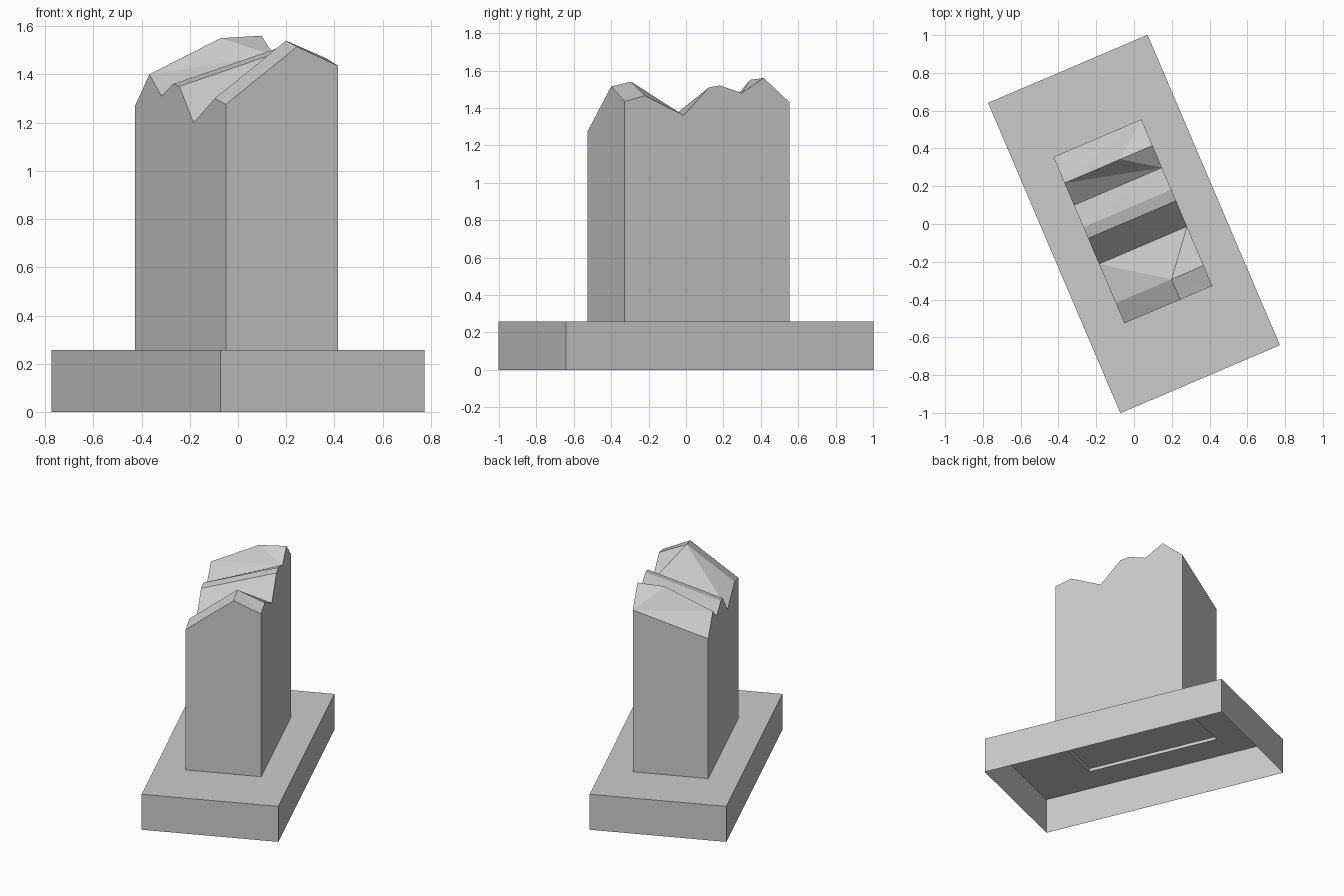
import bpy, bmesh, math
from mathutils import Matrix

cube = bpy.data.objects.get("Cube")
if cube:
    bpy.data.objects.remove(cube, do_unlink=True)

stone = bpy.data.materials.new("stone grey")
stone.use_nodes = True
stone.diffuse_color = (0.6, 0.6, 0.6, 1)
stone.node_tree.nodes["Principled BSDF"].inputs["Base Color"].default_value = (0.6, 0.6, 0.6, 1)

TURN = Matrix.Rotation(math.radians(23.1), 4, "Z")
BASE_X, BASE_Y, BASE_Z = 0.459, 0.893, 0.257   # half sizes and height of the plinth
SX, SY, OFF_Y = 0.253, 0.479, 0.015            # half sizes and offset of the shaft
CAP_Z = 0.28


def finish(bm, name):
    bm.transform(TURN)
    mesh = bpy.data.meshes.new(name)
    bm.to_mesh(mesh)
    bm.free()
    mesh.materials.append(stone)
    obj = bpy.data.objects.new(name, mesh)
    bpy.context.collection.objects.link(obj)
    return obj


def rect(bm, hx, hy, z, oy=0):
    return [bm.verts.new((sx * hx, oy + sy * hy, z))
            for sx, sy in ((-1, -1), (1, -1), (1, 1), (-1, 1))]


def bridge(bm, low, high):
    for i in range(4):
        j = (i + 1) % 4
        bm.faces.new((low[i], low[j], high[j], high[i]))


# Plinth: open underneath, top pierced where the shaft stands
bm = bmesh.new()
foot = rect(bm, BASE_X, BASE_Y, 0)
rim = rect(bm, BASE_X, BASE_Y, BASE_Z)
hole = rect(bm, SX, SY, BASE_Z, OFF_Y)
bridge(bm, foot, rim)
bridge(bm, rim, hole)
finish(bm, "plinth")

# Shallow cap closing the shaft from below
bm = bmesh.new()
bm.faces.new(reversed(rect(bm, SX, SY, CAP_Z, OFF_Y)))
finish(bm, "shaft_cap")

# Broken crest rows from back to front: fraction of length, left z, right z, ridge z
ROWS = [(0, 1.27, 1.43, None), (.157, 1.40, 1.56, 1.55), (.29, 1.31, 1.48, None),
        (.422, 1.36, 1.52, None), (.489, 1.35, 1.51, None), (.643, 1.20, 1.36, None),
        (.878, 1.30, 1.465, 1.54), (1, 1.275, 1.435, 1.515)]
RIDGE_X = SX * 0.27

# Shaft with jagged crest
bm = bmesh.new()
front_l, front_r, back_r, back_l = rect(bm, SX, SY, BASE_Z, OFF_Y)
rows = []
for t, zl, zr, zm in ROWS:
    y = OFF_Y + SY - 2 * SY * t
    points = [(-SX, zl), (RIDGE_X, zm), (SX, zr)]
    rows.append([bm.verts.new((x, y, z)) for x, z in points if z is not None])

# Each strip is a fan around the vertex where its creases meet
for i, (a, b) in enumerate(zip(rows, rows[1:])):
    if len(a) == 3 and len(b) == 2:
        apex = b[-1]
    elif len(b) == 3 and i > 0:
        apex = b[1] if len(a) == 2 else a[1]
    else:
        apex = a[-1]
    loop = b + a[::-1]
    k = loop.index(apex)
    loop = loop[k:] + loop[:k]
    for p, q in zip(loop[1:], loop[2:]):
        bm.faces.new((apex, p, q))

# Upright walls
bm.faces.new([front_l] + [r[0] for r in rows[::-1]] + [back_l])
bm.faces.new([back_r] + [r[-1] for r in rows] + [front_r])
bm.faces.new([front_l, front_r] + rows[-1][::-1])
bm.faces.new([back_r, back_l] + rows[0])
bmesh.ops.recalc_face_normals(bm, faces=bm.faces[:])
finish(bm, "shaft")
